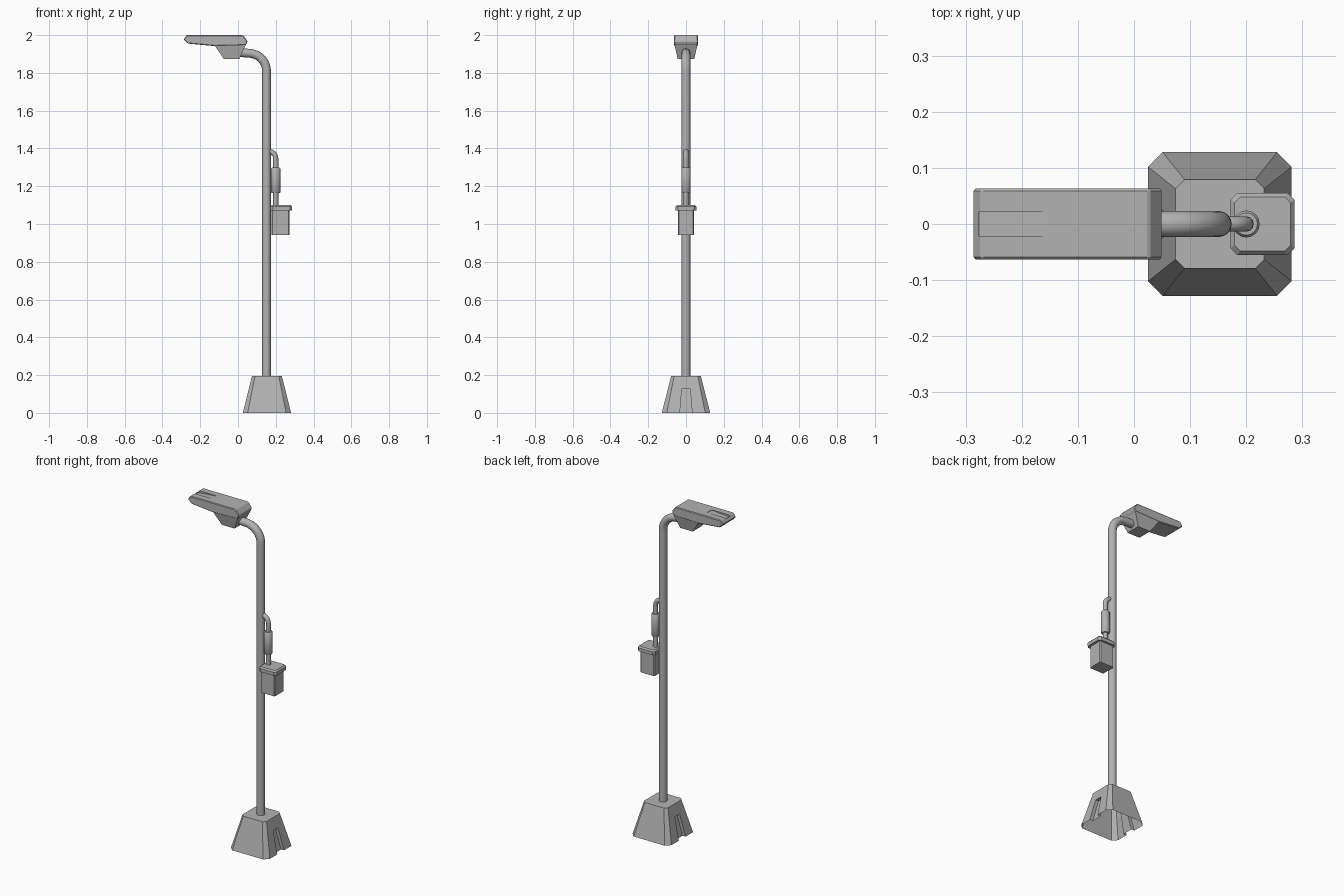
import bpy, bmesh, math
from mathutils import Vector

if "Cube" in bpy.data.objects:
    bpy.data.objects.remove(bpy.data.objects["Cube"])

grey = bpy.data.materials.new("dark_grey")
grey.diffuse_color = (0.45, 0.45, 0.45, 1)
grey.use_nodes = True
grey.node_tree.nodes["Principled BSDF"].inputs["Base Color"].default_value = grey.diffuse_color


def loft(name, rings):
    """Closed solid through rings of equal point count."""
    bm = bmesh.new()
    vs = [[bm.verts.new(p) for p in r] for r in rings]
    n = len(rings[0])
    for a, b in zip(vs, vs[1:]):
        for i in range(n):
            j = (i + 1) % n
            bm.faces.new((a[i], a[j], b[j], b[i]))
    bm.faces.new(vs[0][::-1])
    bm.faces.new(vs[-1])
    bmesh.ops.recalc_face_normals(bm, faces=bm.faces)
    me = bpy.data.meshes.new(name)
    bm.to_mesh(me)
    bm.free()
    me.materials.append(grey)
    ob = bpy.data.objects.new(name, me)
    bpy.context.collection.objects.link(ob)
    return ob


def octo(cx, hx, hy, c, z):
    """Rectangle with cut corners, at height z."""
    pts = [(hx - c, -hy), (hx, c - hy), (hx, hy - c), (hx - c, hy),
           (c - hx, hy), (-hx, hy - c), (-hx, c - hy), (c - hx, -hy)]
    return [(cx + x, y, z) for x, y in pts]


def rect(x0, x1, hy, z):
    return [(x0, -hy, z), (x1, -hy, z), (x1, hy, z), (x0, hy, z)]


def smooth(ob):
    bpy.ops.object.select_all(action='DESELECT')
    ob.select_set(True)
    bpy.context.view_layer.objects.active = ob
    bpy.ops.object.shade_smooth_by_angle(angle=math.radians(40))


def tube(name, path, r, n=16):
    """Round tube along a path in the xz plane."""
    pts = [Vector((x, 0, z)) for x, z in path]
    rings = []
    for i, p in enumerate(pts):
        t = (pts[min(i + 1, len(pts) - 1)] - pts[max(i - 1, 0)]).normalized()
        side = Vector((0, 1, 0)).cross(t)
        rr = r[i] if isinstance(r, list) else r
        rings.append([p + rr * (math.cos(a) * side + math.sin(a) * Vector((0, 1, 0)))
                      for a in (2 * math.pi * k / n for k in range(n))])
    ob = loft(name, rings)
    smooth(ob)
    return ob


def arc(cx, cz, r, a0, a1, n=8):
    return [(cx + r * math.cos(a), cz + r * math.sin(a))
            for a in (math.radians(a0 + (a1 - a0) * i / n) for i in range(n + 1))]


def cut(ob, cutter):
    m = ob.modifiers.new("cut", 'BOOLEAN')
    m.operation = 'DIFFERENCE'
    m.solver = 'EXACT'
    m.object = cutter
    cutter.hide_render = True
    cutter.hide_set(True)


def bevel(ob, w):
    m = ob.modifiers.new("bevel", 'BEVEL')
    m.width = w
    m.segments = 1


# Tapered foot with a slot in both x faces
CX = 0.153
foot = loft("foot", [octo(CX, 0.128, 0.128, 0.026, 0), octo(CX, 0.079, 0.079, 0.016, 0.195)])
for s, label in ((1, "right"), (-1, "left")):
    def x(d, z):
        return CX + s * (0.128 - 0.25 * z - d)
    cutter = loft("foot_slot_" + label, [
        [(x(0.02, z), -w, z), (CX + s * 0.2, -w, z), (CX + s * 0.2, w, z), (x(0.02, z), w, z)]
        for z, w in ((-0.02, 0.034), (0.13, 0.022))])
    cut(foot, cutter)

# Open underside of the hollow foot: bake the cuts, then drop the floor
bpy.context.view_layer.update()
baked = bpy.data.meshes.new_from_object(foot.evaluated_get(bpy.context.evaluated_depsgraph_get()))
foot.modifiers.clear()
foot.data = baked
bm = bmesh.new()
bm.from_mesh(baked)
floor = [f for f in bm.faces if all(abs(v.co.z) < 1e-4 for v in f.verts)]
bmesh.ops.delete(bm, geom=floor, context='FACES')
bm.to_mesh(baked)
bm.free()

# Pole bending over into the lamp arm
tube("pole", [(0.151, 0.18)] + arc(0.056, 1.809, 0.095, 0, 85, 10) + [(0.0, 1.908)], 0.0232)

# Cable conduit with its coupling
tube("conduit", [(0.15, 1.388), (0.165, 1.385)] + arc(0.16, 1.345, 0.04, 75, 0, 6)
     + [(0.2, 1.09)], 0.0135, 12)
tube("conduit_coupling", [(0.2, 1.163), (0.2, 1.168), (0.2, 1.293), (0.2, 1.298)],
     [0.02, 0.024, 0.024, 0.02], 16)

# Junction box and its lid
loft("junction_box", [octo(0.225, 0.047, 0.043, 0.005, 0.943),
                      octo(0.225, 0.047, 0.043, 0.005, 1.075)])
loft("junction_box_lid", [octo(0.229, 0.057, 0.055, 0.012, 1.072),
                          octo(0.229, 0.057, 0.055, 0.012, 1.092),
                          octo(0.229, 0.05, 0.048, 0.01, 1.1)])

# Lamp head shell from its side profile
prof = [(-0.288, 1.977), (-0.272, 2.0), (0.027, 2.0), (0.051, 1.968),
        (0.041, 1.946), (-0.125, 1.942), (-0.265, 1.955)]
head = loft("lamp_head", [[(px, y, pz) for px, pz in prof] for y in (-0.063, 0.063)])
bevel(head, 0.004)

# Ramped recess in the top of the head
ramp = [(-0.276, 1.988), (-0.155, 1.998), (-0.155, 2.02), (-0.276, 2.02)]
cut(head, loft("head_recess", [[(px, y, pz) for px, pz in ramp] for y in (-0.021, 0.021)]))

# Lower housing under the head
loft("lamp_housing", [rect(-0.075, 0.008, 0.044, 1.874),
                      rect(-0.125, 0.04, 0.06, 1.947)])
